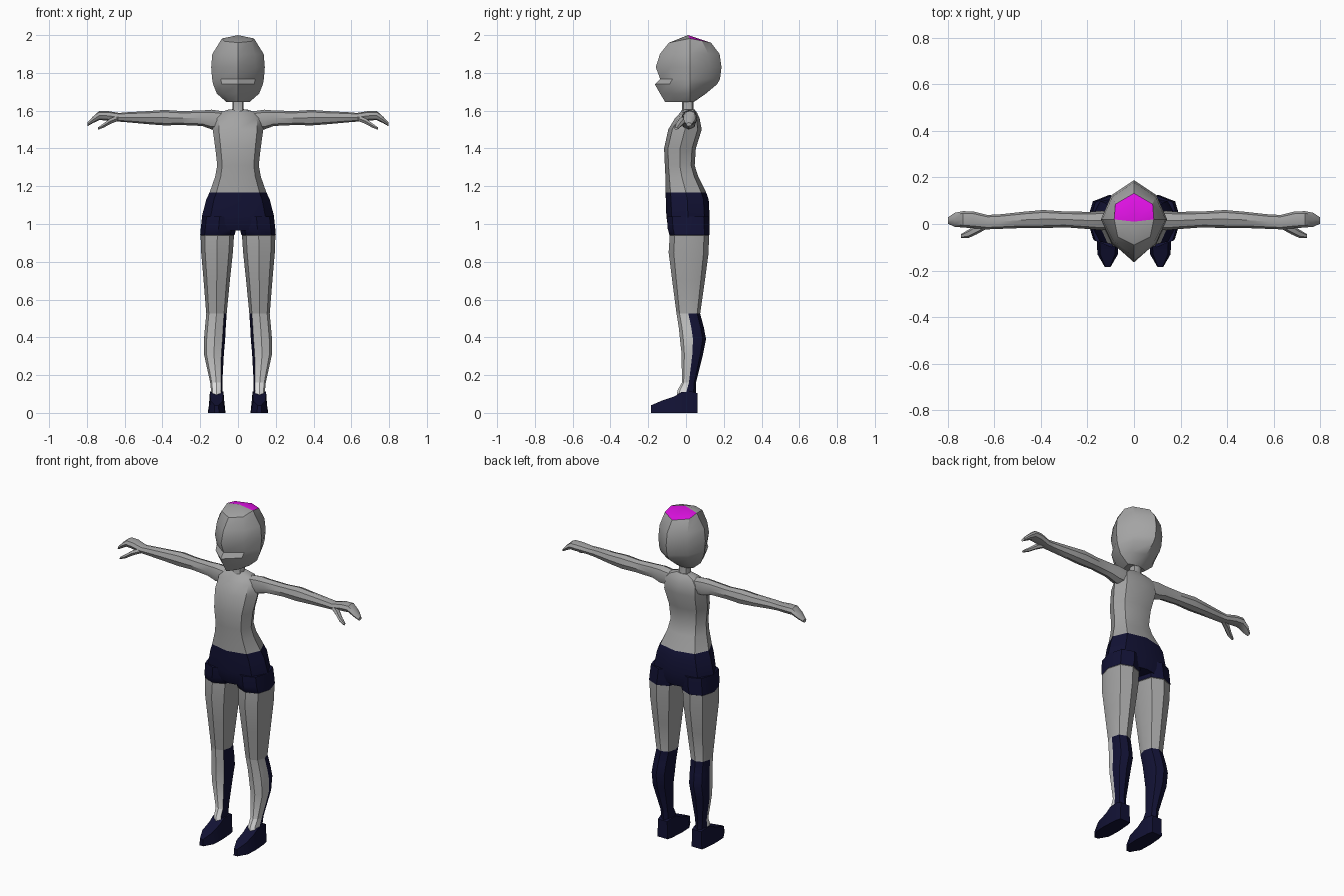
import bpy, bmesh, math

if "Cube" in bpy.data.objects:
    bpy.data.objects.remove(bpy.data.objects["Cube"])


def material(name, rgb):
    m = bpy.data.materials.new(name)
    m.diffuse_color = (*rgb, 1)
    m.use_nodes = True
    m.node_tree.nodes["Principled BSDF"].inputs["Base Color"].default_value = m.diffuse_color
    return m


SKIN, NAVY, SHIN, ANKLE, MAGENTA = range(5)
MATS = [material("grey skin", (0.37, 0.37, 0.37)),
        material("navy cloth", (0.006, 0.006, 0.035)),
        material("light grey shin", (0.55, 0.55, 0.55)),
        material("pale ankle", (0.78, 0.78, 0.78)),
        material("magenta patch", (0.75, 0.006, 0.78))]


def oval(ru, rv, e=0.8, n=8):
    """Points of a slightly squared oval, starting at +u."""
    pts = []
    for k in range(n):
        c, s = math.cos(math.tau * k / n), math.sin(math.tau * k / n)
        f = lambda t: 0 if abs(t) < 1e-6 else math.copysign(abs(t) ** e, t)
        pts.append((ru * f(c), rv * f(s)))
    return pts


def loft(name, rings, rule=lambda band, k: SKIN, mirror=False, angle=35):
    """Skin a list of rings, closing both ends; rule picks the colour."""
    bm = bmesh.new()
    rows = [[bm.verts.new(p) for p in r] for r in rings]
    n = len(rows[0])
    for b in range(len(rows) - 1):
        for k in range(n):
            j = (k + 1) % n
            f = bm.faces.new((rows[b][k], rows[b][j], rows[b + 1][j], rows[b + 1][k]))
            f.material_index = rule(b, k)
    for row, b in ((rows[0], 0), (rows[-1], len(rows) - 2)):
        f = bm.faces.new(row)
        f.material_index = rule(b, 0)
    return finish(name, bm, mirror, angle)


def finish(name, bm, mirror=False, angle=35):
    bmesh.ops.recalc_face_normals(bm, faces=bm.faces[:])
    me = bpy.data.meshes.new(name)
    bm.to_mesh(me)
    bm.free()
    for m in MATS:
        me.materials.append(m)
    ob = bpy.data.objects.new(name, me)
    bpy.context.collection.objects.link(ob)
    bpy.ops.object.select_all(action='DESELECT')
    ob.select_set(True)
    bpy.context.view_layer.objects.active = ob
    bpy.ops.object.shade_smooth_by_angle(angle=math.radians(angle))
    if mirror:
        ob.modifiers.new("Mirror", 'MIRROR').use_mirror_merge = False
    return ob


def level(z, x0, x1, y0, y1, e=0.8):
    """Horizontal ring filling the given x and y extents."""
    cx, cy = (x0 + x1) / 2, (y0 + y1) / 2
    return [(cx + u, cy + v, z) for u, v in oval((x1 - x0) / 2, (y1 - y0) / 2, e)]


def across(x, y, z, ry, rz, n=8):
    """Upright ring around an arm running along x."""
    return [(x, y + u, z + v) for u, v in oval(ry, rz, 0.9, n)]


# Head: pointed front and back, with a brow notch and a raised crown
bm = bmesh.new()
rows = []
for z, w, yf, yb in [(1.645, .06, -.11, .04), (1.69, .112, -.137, .105),
                     (1.74, .132, -.165, .165), (1.768, .137, -.137, .18),
                     (1.83, .142, -.16, .188), (1.9, .136, -.138, .178)]:
    half = [(0, yf), (.66 * w, .02 + .58 * (yf - .02)), (w, .02), (.68 * w, .02 + .62 * (yb - .02))]
    ring = half + [(0, yb)] + [(-x, y) for x, y in half[:0:-1]]
    rows.append([bm.verts.new((x, y, z)) for x, y in ring])
half = [(0, -.09, 1.96), (.07, -.055, 1.967), (.085, .02, 1.982), (.08, .085, 1.97)]
crown = half + [(0, .132, 1.96)] + [(-x, y, z) for x, y, z in half[:0:-1]]
rows.append([bm.verts.new(p) for p in crown])
apex = bm.verts.new((0, .01, 2.0))
for a, b in zip(rows, rows[1:]):
    for k in range(8):
        j = (k + 1) % 8
        bm.faces.new((a[k], a[j], b[j], b[k]))
for k in range(8):
    f = bm.faces.new((rows[-1][k], rows[-1][(k + 1) % 8], apex))
    f.material_index = MAGENTA if 2 <= k <= 5 else SKIN
bm.faces.new(rows[0])
finish("head", bm)

# Neck
loft("neck", [level(1.57, -.045, .045, -.035, .055), level(1.61, -.03, .03, -.02, .04),
              level(1.67, -.03, .03, -.02, .04)])

# Torso with the upper part of the shorts
torso = [(.965, .17, -.085, .115), (1.0, .192, -.098, .123), (1.04, .191, -.104, .125),
         (1.13, .168, -.107, .12), (1.168, .15, -.108, .106), (1.25, .121, -.109, .065),
         (1.31, .11, -.112, .046), (1.4, .12, -.116, .052), (1.5, .134, -.094, .083),
         (1.56, .13, -.058, .072), (1.59, .1, -.03, .058), (1.607, .045, -.015, .045)]
loft("torso", [level(z, -w, w, a, b) for z, w, a, b in torso],
     lambda b, k: NAVY if b < 4 else SKIN)

# Legs: shorts cuffs, bare thighs, socks open at the front
legs = [(1.04, .005, .19, -.1, .122), (.98, .008, .197, -.098, .125), (.942, .018, .2, -.088, .124),
        (.94, .021, .198, -.086, .121), (.85, .027, .195, -.092, .12), (.7, .043, .182, -.073, .1),
        (.525, .06, .168, -.05, .075), (.45, .065, .175, -.038, .095), (.39, .068, .18, -.032, .106),
        (.31, .075, .18, -.023, .09), (.16, .083, .147, -.022, .053),
        (.12, .083, .143, -.045, .053), (.08, .082, .145, -.05, .053)]


def leg_colour(band, k):
    if band < 2:
        return NAVY
    if band < 6:
        return SKIN
    if k in (5, 6, 7):
        return SHIN if band < 10 else ANKLE
    return NAVY


loft("leg", [level(z, a, b, c, d, .85) for z, a, b, c, d in legs], leg_colour, True)

# Shoes: tapered wedge with a pointed toe
shoe = [(.06, .034, .03, .105), (.03, .041, .036, .113), (-.025, .045, .035, .11),
        (-.06, .047, .034, .088), (-.13, .044, .032, .064), (-.185, .012, .01, .04)]
loft("shoe", [[(.113 - b, y, 0), (.113 + b, y, 0), (.113 + t, y, h), (.113 - t, y, h)]
              for y, b, t, h in shoe], lambda b, k: NAVY, True, 30)

# Arms ending in mitten hands
arm = [(.07, .015, 1.55, .04, .045), (.14, .015, 1.553, .042, .052), (.19, .015, 1.56, .037, .041),
       (.3, .02, 1.561, .034, .037), (.39, .021, 1.563, .039, .041), (.47, .018, 1.563, .035, .035),
       (.58, .01, 1.565, .031, .027), (.63, .008, 1.565, .031, .023), (.69, .018, 1.573, .036, .025),
       (.735, .02, 1.574, .035, .024), (.77, .018, 1.55, .03, .017), (.798, .015, 1.527, .014, .01)]
loft("arm", [across(*r) for r in arm], mirror=True)

# Thumbs
thumb = [(.635, -.002, 1.56, .02, .016), (.675, -.022, 1.545, .022, .017),
         (.71, -.042, 1.522, .018, .013), (.742, -.052, 1.505, .009, .007)]
loft("thumb", [across(*r, 6) for r in thumb], mirror=True)
